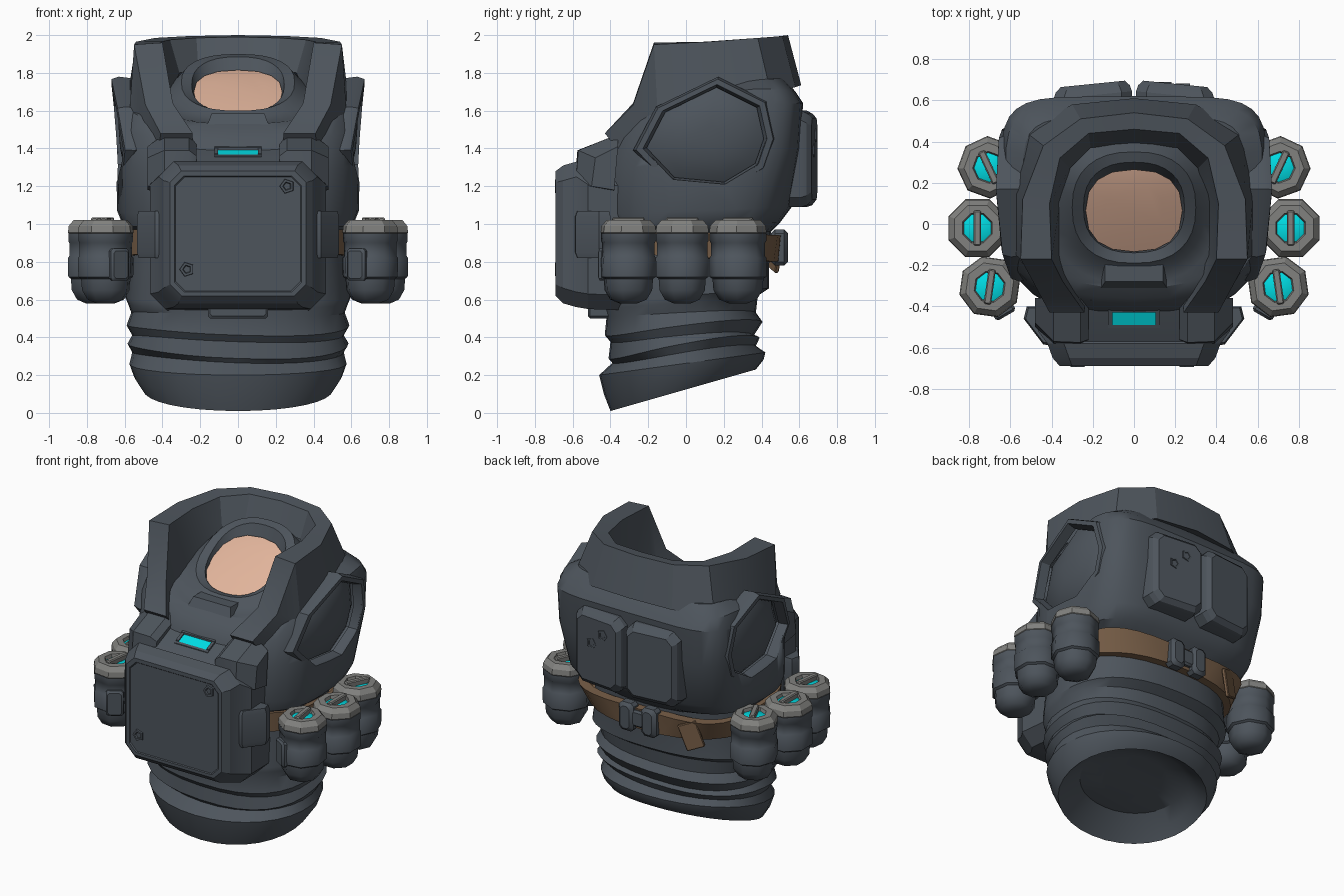
import bpy, bmesh, math
from mathutils import Matrix

if "Cube" in bpy.data.objects:
    bpy.data.objects.remove(bpy.data.objects["Cube"])


def material(name, r, g, b):
    m = bpy.data.materials.new(name)
    m.diffuse_color = (r, g, b, 1)
    m.use_nodes = True
    m.node_tree.nodes["Principled BSDF"].inputs["Base Color"].default_value = m.diffuse_color
    return m


SLATE = material("slate_cloth", 0.075, 0.09, 0.108)
GREY = material("grey_metal", 0.22, 0.22, 0.21)
CYAN = material("cyan_glow", 0.0, 0.72, 0.78)
BROWN = material("brown_leather", 0.19, 0.115, 0.065)
SKIN = material("skin", 0.76, 0.46, 0.33)


def loft(name, rings, mat, caps=(True, True), angle=32, matrix=None):
    """Skin a list of equal-length point rings into one mesh."""
    bm = bmesh.new()
    rows = [[bm.verts.new(p) for p in r] for r in rings]
    n = len(rows[0])
    for a, b in zip(rows, rows[1:]):
        for i in range(n):
            j = (i + 1) % n
            bm.faces.new((a[i], a[j], b[j], b[i]))
    if caps[0]:
        bm.faces.new(rows[0][::-1])
    if caps[1]:
        bm.faces.new(rows[-1])
    bmesh.ops.recalc_face_normals(bm, faces=bm.faces)
    if matrix:
        bm.transform(matrix)
    me = bpy.data.meshes.new(name)
    bm.to_mesh(me)
    bm.free()
    ob = bpy.data.objects.new(name, me)
    bpy.context.collection.objects.link(ob)
    me.materials.append(mat)
    bpy.ops.object.select_all(action='DESELECT')
    ob.select_set(True)
    bpy.context.view_layer.objects.active = ob
    bpy.ops.object.shade_smooth_by_angle(angle=math.radians(angle))
    return ob


def oval(zf, zb, w, yf, yb, bump=0, wave=0, seg=32):
    """Tilted body section: round at the hem, boxy at the upper back."""
    cy = (yf + yb) / 2
    pts = []
    for i in range(seg):
        a = math.tau * i / seg
        c, s = math.cos(a), math.sin(a)
        n = 2.05 if zf < .3 else 2.4
        if zf > .97 and w > .5:
            n = (5.5 if zf > 1.2 else 3.8) if s > 0 else 2.6
        x = w * math.copysign(abs(c) ** (2 / n), c)
        t = math.copysign(abs(s) ** (2 / n), s)
        z = zf + (zb - zf) * (t + 1) / 2 + bump * (1 - t * t) + wave * math.sin(2 * a + 40 * wave)
        pts.append((x, cy + t * (yb - yf) / 2, z))
    return pts


def prism(name, profile, x0, x1, mat):
    """Extrude a (y, z) profile from x0 to x1."""
    return loft(name, [[(x, y, z) for y, z in profile] for x in (x0, x1)], mat)


def rect(cx, hx, z0, z1, c, y, lean=0):
    """Chamfered rectangle facing y, optionally swept back away from x = 0."""
    zs, h = (z0 + z1) / 2, (z1 - z0) / 2
    q = [(hx, h - c), (hx - c, h), (c - hx, h), (-hx, h - c),
         (-hx, c - h), (c - hx, -h), (hx - c, -h), (hx, c - h)]
    return [(cx + x, y - lean * abs(cx + x), zs + z) for x, z in q]


def lathe(name, profile, mat, n, matrix, caps=(True, True), angle=40):
    rings = [[(r * math.cos(math.tau * (i + .5) / n), r * math.sin(math.tau * (i + .5) / n), z)
              for i in range(n)] for r, z in profile]
    return loft(name, rings, mat, caps, angle, matrix)


def box(name, x0, x1, y0, y1, z0, z1, mat, c=0.012, matrix=None):
    cx, hx = (x0 + x1) / 2, abs(x1 - x0) / 2
    return loft(name, [rect(cx, hx - c, z0 + c, z1 - c, c, y0), rect(cx, hx, z0, z1, c, y0 + c),
                       rect(cx, hx, z0, z1, c, y1 - c), rect(cx, hx - c, z0 + c, z1 - c, c, y1)],
                mat, matrix=matrix)


# Torso: hollow hem, cloth folds, waist, chest, shoulders, neck ring
torso = loft("torso", [oval(*r) for r in [
    (.17, .30, .22, -.17, .17), (.16, .30, .36, -.28, .26), (.08, .27, .44, -.35, .31),
    (.01, .23, .50, -.40, .37), (.10, .28, .55, -.435, .41), (.20, .32, .575, -.46, .42),
    (.27, .36, .56, -.39, .37, 0, .012), (.30, .41, .585, -.41, .39, 0, .018),
    (.385, .42, .56, -.40, .36, 0, .015), (.42, .49, .59, -.43, .405, 0, .015),
    (.52, .535, .565, -.42, .37, 0, .01), (.55, .62, .585, -.43, .38),
    (.58, .66, .60, -.43, .44), (.78, .78, .575, -.43, .44),
    (.96, .96, .57, -.43, .45), (.98, 1.01, .61, -.44, .50), (1.05, 1.09, .64, -.46, .56),
    (1.28, 1.40, .645, -.46, .605), (1.42, 1.64, .648, -.42, .62, .05),
    (1.49, 1.70, .625, -.36, .58, .09), (1.53, 1.77, .54, -.31, .52, .06),
    (1.53, 1.80, .40, -.29, .42), (1.56, 1.86, .34, -.23, .38), (1.60, 1.90, .30, -.19, .35),
    (1.59, 1.885, .245, -.14, .30), (1.50, 1.74, .22, -.12, .25)]], SLATE)

# Arm openings: cut the torso, then set a framed dome in each side
ARM = [(-.28, 1.39), (-.16, 1.62), (.17, 1.78), (.43, 1.65), (.475, 1.45),
       (.42, 1.29), (.22, 1.17), (-.10, 1.20)]


def arm_ring(k, depth, side, flat=False):
    pts = []
    for y, z in ARM:
        y, z = .12 + (y - .12) * k, 1.46 + (z - 1.46) * k
        x = .64 + .07 * (z - 1.48) - .35 * max(0, .1 - y) ** 2 - .12 * max(0, y - .2) ** 2
        pts.append((side * (depth if flat else x + depth), y, z))
    return pts


for side in (1, -1):
    cutter = loft("arm_cutter", [arm_ring(.86, .50, side, True), arm_ring(.86, .9, side, True)], SLATE)
    cutter.hide_render = True
    mod = torso.modifiers.new("arm_cut", 'BOOLEAN')
    mod.operation, mod.solver, mod.object = 'DIFFERENCE', 'EXACT', cutter
    bpy.context.view_layer.objects.active = torso
    bpy.ops.object.modifier_apply(modifier=mod.name)
    bpy.data.objects.remove(cutter)
    loft("arm_frame", [arm_ring(.95, .5, side, True), arm_ring(1, -.03, side), arm_ring(.96, .01, side),
                       arm_ring(.87, .012, side), arm_ring(.82, -.05, side)], SLATE, (False, False))
    loft("arm_dome", [arm_ring(k, d, side) for k, d in
                      ((.84, -.07), (.70, -.045), (.45, -.02), (.2, -.01))], SLATE, (False, True), 60)

# Neck
loft("neck", [oval(1.58, 1.815, .235, -.135, .265, seg=16), oval(1.632, 1.785, .14, -.06, .19, seg=16)],
     SKIN, (False, True), 60)

# Raised collar running into the two chest straps: outer low, outer high, inner high, inner low
half = [
    [(.30, .58, 1.725), (.26, .51, 1.995), (.22, .44, 1.985), (.21, .37, 1.82)],
    [(.53, .45, 1.69), (.44, .38, 1.985), (.36, .32, 1.975), (.31, .27, 1.80)],
    [(.58, .15, 1.70), (.54, .12, 1.965), (.41, .10, 1.965), (.36, .10, 1.66)],
    [(.575, -.15, 1.58), (.55, -.17, 1.95), (.40, -.17, 1.96), (.36, -.15, 1.55)],
    [(.51, -.20, 1.47), (.49, -.28, 1.63), (.345, -.28, 1.64), (.33, -.20, 1.47)],
    [(.42, -.33, 1.36), (.41, -.43, 1.48), (.24, -.43, 1.48), (.24, -.33, 1.36)]]
back = [[(0, .61, 1.735), (0, .54, 2.0), (0, .46, 1.99), (0, .39, 1.83)]]
left = [[(-x, y, z) for x, y, z in r] for r in reversed(half)]
loft("collar", left + back + half, SLATE, angle=25)

# Chest unit
loft("chest_box", [rect(0, *r) for r in [
    (.45, .54, 1.28, .08, -.28), (.465, .55, 1.29, .08, -.52), (.42, .56, 1.33, .08, -.58),
    (.395, .58, 1.31, .08, -.65), (.36, .62, 1.28, .06, -.69), (.335, .64, 1.255, .05, -.69),
    (.33, .645, 1.25, .05, -.684)]], SLATE, angle=20)
prism("chest_deck", [(-.66, 1.2), (-.66, 1.265), (-.56, 1.33), (-.34, 1.43), (-.34, 1.2)], -.27, .27, SLATE)
loft("throat_block", [[(-w, y0, z), (w, y0, z), (w, y1, z), (-w, y1, z)] for w, y0, y1, z in
                      [(.23, -.39, -.17, 1.39), (.21, -.37, -.17, 1.47), (.18, -.34, -.17, 1.475),
                       (.14, -.28, -.17, 1.585)]], SLATE)
box("bottom_tab", -.16, .16, -.52, -.40, .50, .58, SLATE)


def deck_plate(name, x0, x1, y0, y1, h, mat):
    z = lambda y: 1.33 + .4545 * (y + .56)
    prism(name, [(y0, z(y0) - .01), (y0, z(y0) + h), (y1, z(y1) + h), (y1, z(y1) - .01)], x0, x1, mat)


# Light strip with a raised rim
deck_plate("chest_light", -.105, .105, -.49, -.43, .004, CYAN)
deck_plate("light_rim", -.125, .125, -.43, -.412, .016, SLATE)
deck_plate("light_rim", -.125, .125, -.505, -.49, .005, SLATE)
for s in (1, -1):
    deck_plate("light_rim", s * .105, s * .125, -.49, -.43, .012, SLATE)

for s in (1, -1):
    # Strap clamps and side blocks
    loft("strap_clamp", [[(s * x, y, z) for y, z in p] for x, p in [
        (.22, [(-.56, 1.36), (-.36, 1.44), (-.38, 1.2), (-.57, 1.2)]),
        (.26, [(-.575, 1.39), (-.36, 1.475), (-.38, 1.17), (-.59, 1.21)]),
        (.39, [(-.57, 1.39), (-.36, 1.475), (-.38, 1.17), (-.585, 1.21)]),
        (.48, [(-.48, 1.35), (-.36, 1.41), (-.38, 1.18), (-.50, 1.2)])]], SLATE)
    plan = [(.38, -.59), (.44, -.585), (.535, -.46), (.52, -.40), (.38, -.40)]
    loft("side_block", [[(s * (.44 + (x - .44) * k), -.47 + (y + .47) * k, z) for x, y in plan]
                        for k, z in ((.9, .82), (1, .85), (1, 1.04), (.9, 1.07))], SLATE)
    # Back plates
    loft("back_plate", [rect(s * .20, *r, .1) for r in [
        (.19, 1.09, 1.60, .05, .52), (.19, 1.09, 1.60, .05, .645), (.18, 1.10, 1.585, .05, .675),
        (.155, 1.13, 1.56, .04, .70)]], SLATE, angle=20)

# Five-sided bolts on the chest and one back plate
BOLT = [(.042, -.01), (.038, .008), (.024, .008), (.018, -.004)]
for x, y, z, r in ((.26, -.686, 1.20, 1), (-.27, -.686, .76, 1), (.15, .682, 1.47, -1), (.24, .673, 1.39, -1)):
    lathe("bolt", BOLT, SLATE, 5, Matrix.Translation((x, y, z)) @ Matrix.Rotation(r * math.pi / 2, 4, 'X'),
          angle=20)

# Belt, loose strap end and rear buckle
loft("belt", [oval(*r) for r in [(.85, .80, .57, -.43, .44), (.85, .80, .605, -.455, .495),
                                 (.98, .94, .605, -.455, .505), (.98, .94, .57, -.43, .44)]],
     BROWN, (False, False))
box("belt_end", -.06, .06, -.012, .012, -.09, .09, BROWN, .005,
    Matrix.Translation((-.37, .47, .845)) @ Matrix.Rotation(.45, 4, 'Z') @ Matrix.Rotation(.35, 4, 'Y'))
for s in (1, -1):
    box("buckle_half", s * .03, s * .14, .45, .54, .78, .97, SLATE, .02)
box("buckle_bar", -.05, .05, .45, .525, .82, .93, SLATE)

# Canisters: three on each side
BODY = [(.05, .58), (.10, .60), (.13, .65), (.135, .71), (.15, .72), (.152, .82), (.144, .83),
        (.144, .90), (.15, .91), (.15, .95)]
CAP = [(.14, .94), (.152, .955), (.147, .99), (.12, 1.02), (.078, 1.02), (.07, .995)]
for s in (1, -1):
    for x, y, turn in ((.705, .275, -25), (.76, -.02, 0), (.70, -.305, 8)):
        m = Matrix.Translation((s * x, y, 0)) @ Matrix.Rotation(math.radians(s * turn), 4, 'Z')
        lathe("canister", BODY, SLATE, 8, m, angle=46)
        lathe("canister_cap", CAP, GREY, 8, m, (False, False), 25)
        lathe("canister_light", [(.076, .996), (.07, 1.0)], CYAN, 8, m)
        box("canister_bar", -.018, .018, -.085, .085, .995, 1.035, GREY, .006, m)
    # Tag on the front canister
    box("canister_tag", -.055, .055, -.162, -.12, .70, .87, SLATE, .012,
        Matrix.Translation((s * .70, -.305, 0)) @ Matrix.Rotation(math.radians(-s * 30), 4, 'Z'))
